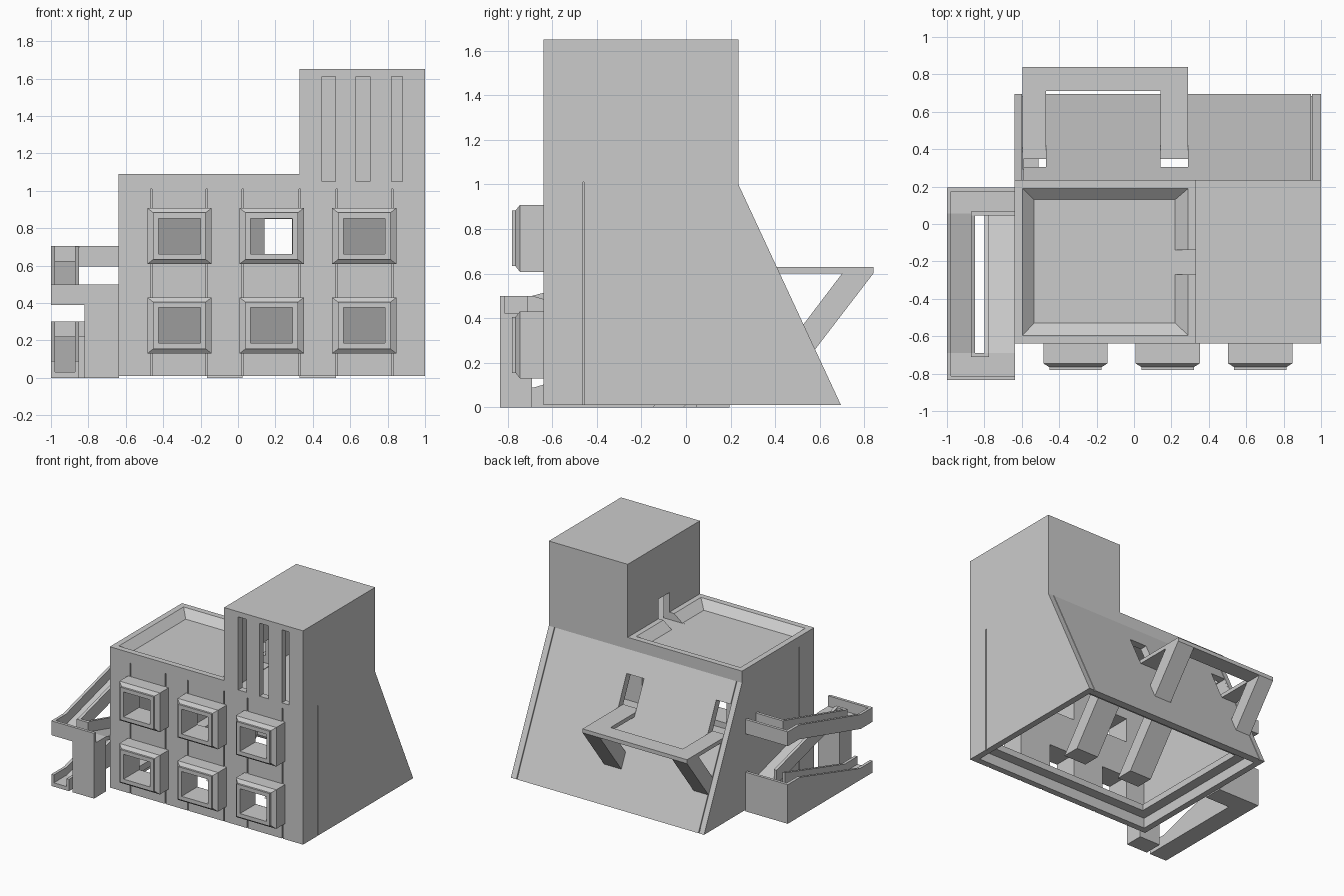
import bpy, bmesh

if "Cube" in bpy.data.objects:
    bpy.data.objects.remove(bpy.data.objects["Cube"])


def make(name, rings):
    """Closed solid lofted through rings of equal point count."""
    bm = bmesh.new()
    vs = [[bm.verts.new(p) for p in r] for r in rings]
    n = len(rings[0])
    for a, b in zip(vs, vs[1:]):
        for i in range(n):
            bm.faces.new((a[i], a[(i + 1) % n], b[(i + 1) % n], b[i]))
    bm.faces.new(vs[0])
    bm.faces.new(vs[-1])
    bmesh.ops.recalc_face_normals(bm, faces=bm.faces)
    me = bpy.data.meshes.new(name)
    bm.to_mesh(me)
    bm.free()
    ob = bpy.data.objects.new(name, me)
    bpy.context.collection.objects.link(ob)
    return ob


def prism(name, pts, axis, a, b):
    """Extrude a (y,z) profile along x or an (x,z) profile along y."""
    if axis == 'x':
        return make(name, [[(t, p, q) for p, q in pts] for t in (a, b)])
    return make(name, [[(p, t, q) for p, q in pts] for t in (a, b)])


def box(name, x0, x1, y0, y1, z0, z1):
    return prism(name, [(y0, z0), (y1, z0), (y1, z1), (y0, z1)], 'x', x0, x1)


def rect(x0, x1, y0, y1, z):
    return [(x0, y0, z), (x1, y0, z), (x1, y1, z), (x0, y1, z)]


def boolean(ob, cutter, op='DIFFERENCE'):
    m = ob.modifiers.new('bool', 'BOOLEAN')
    m.operation, m.object, m.solver = op, cutter, 'EXACT'
    bpy.context.view_layer.objects.active = ob
    bpy.ops.object.modifier_apply(modifier=m.name)
    bpy.data.objects.remove(cutter)


def slope(z, off=0):
    return 0.70 - 0.465 * z - off


# Building: stepped front silhouette intersected with the sloped side profile
body = prism('building', [(-.64, .01), (1, .01), (1, 1.65), (.33, 1.65), (.33, 1.09), (-.64, 1.09)], 'y', -1, 1)
boolean(body, prism('c', [(-.64, -.1), (slope(-.1), -.1), (.235, 1), (.235, 2), (-.64, 2)], 'x', -2, 2), 'INTERSECT')

# Hollow lower hall (open bottom) and tower room
boolean(body, prism('c', [(-.59, -.1), (slope(-.1, .06), -.1), (slope(.96, .06), .96), (-.59, .96)], 'x', -.59, .95))
boolean(body, box('c', .38, .95, -.59, .185, 1.03, 1.615))

# Sunken roof with bevelled parapet, and the tower door
boolean(body, make('c', [rect(-.535, .22, -.53, .13, 1.035),
                         rect(-.595, .29, -.595, .19, 1.09),
                         rect(-.595, .29, -.595, .19, 1.2)]))
boolean(body, box('c', .2, .5, -.27, -.14, 1.034, 1.24))

# Tower slots
for x0, x1 in ((.45, .52), (.63, .705), (.82, .88)):
    boolean(body, box('c', x0, x1, -.8, -.5, 1.05, 1.61))

# Thin panel joints on front, sides and sloped back
for x in (-.463, -.167, .025, .33, .527, .825):
    boolean(body, box('c', x - .004, x + .004, -.7, -.628, -.1, 1.01))
for x0, x1 in ((-.7, -.63), (.99, 1.1)):
    boolean(body, box('c', x0, x1, -.463, -.457, -.1, 1.01))
for x in (-.595, .95):
    boolean(body, prism('c', [(slope(-.1, .01), -.1), (slope(-.1, -.1), -.1), (slope(1, -.1), 1), (slope(1, .01), 1)],
                        'x', x - .003, x + .003))

# Windows: projecting stepped frames around openings
HW, HH = .112, .095
for cx in (-.313, .18, .675):
    for cz in (.28, .758):
        def ring(w, h, y):
            return [(cx - w, y, cz - h), (cx + w, y, cz - h), (cx + w, y, cz + h), (cx - w, y, cz + h)]
        boolean(body, make('c', [ring(HW, HH, -.9), ring(HW, HH, -.5)]))
        frame = make('window_frame', [ring(.172, .15, -.635), ring(.172, .15, -.745),
                                      ring(.14, .125, -.765), ring(.14, .125, -.78)])
        boolean(frame, make('c', [ring(HW, HH, -.9), ring(HW, HH, -.5)]))

# Canopy on the back: U-shaped slab, struts and openings in the slope
ARMS = ((-.597, -.47), (.143, .29))
for x0, x1 in ARMS:
    boolean(body, box('c', x0, x1, .15, .6, .63, .85))
    prism('canopy_arm', [(.36, .60), (.71, .60), (.71, .63), (.36, .63)], 'x', x0, x1)
    prism('canopy_strut', [(.84, .60), (.70, .60), (.495, .33), (.56, .235)], 'x', x0, x1)
box('canopy_bar', -.597, .29, .71, .84, .60, .63)

# Slanted beams inside the hall
for x0, x1 in ((-.165, .025), (.33, .525)):
    prism('inner_beam', [(-.15, 0), (-.01, 0), (.418, .563), (.353, .66)], 'x', x0, x1)

# Ledge ring around the open bottom
ledge = box('bottom_ledge', -.61, .97, -.61, .61, .09, .14)
boolean(ledge, box('c', -.51, .87, -.51, .52, 0, .3))


# Outside stair on the left
def flight(name, x0, x1, ya, za, yb, zb, rails):
    def strip(n, lo, hi, a, b):
        prism(n, [(ya, za + lo), (yb, zb + lo), (yb, zb + hi), (ya, za + hi)], 'x', a, b)
    strip(name + '_ramp', 0, .03, x0, x1)
    for a in rails:
        strip(name + '_rail', 0, .11, a, a + .022)


XO, XI, YF, YB = -1.0, -.637, -.835, .195
prism('lower_ramp_base', [(YF, 0), (.045, 0), (.045, .22), (-.68, .03), (YF, .03)], 'x', XO, -.85)
for x in (XO, -.872):
    prism('lower_rail', [(YF, 0), (.045, 0), (.045, .30), (-.68, .09), (YF, .09)], 'x', x, x + .022)
box('low_landing', XO, XI, .045, YB, 0, .22)
box('low_landing_back_rail', XO, XI, YB - .022, YB, .2, .30)
box('low_landing_side_rail', XO, XO + .022, .045, YB, .2, .30)

flight('middle', -.80, XI, .045, .19, -.69, .39, (-.80,))
box('front_landing_column', -.82, XI, YF, -.69, 0, .40)
box('front_landing', XO, XI, YF, -.69, .39, .42)
box('front_landing_front_rail', XO, XI, YF, YF + .022, .39, .50)
box('front_landing_side_rail', XO, XO + .022, YF, -.69, .39, .50)
box('front_landing_inner_rail', -.872, -.775, -.712, -.69, .39, .50)

flight('upper', XO, -.85, -.69, .39, .055, .595, (XO, -.872))
box('top_landing', XO, XI, .055, YB, .595, .625)
box('top_landing_back_rail', XO, XI, YB - .022, YB, .595, .705)
box('top_landing_side_rail', XO, XO + .022, .055, YB, .595, .705)
box('top_landing_inner_rail', -.872, XI, .045, .067, .595, .705)
